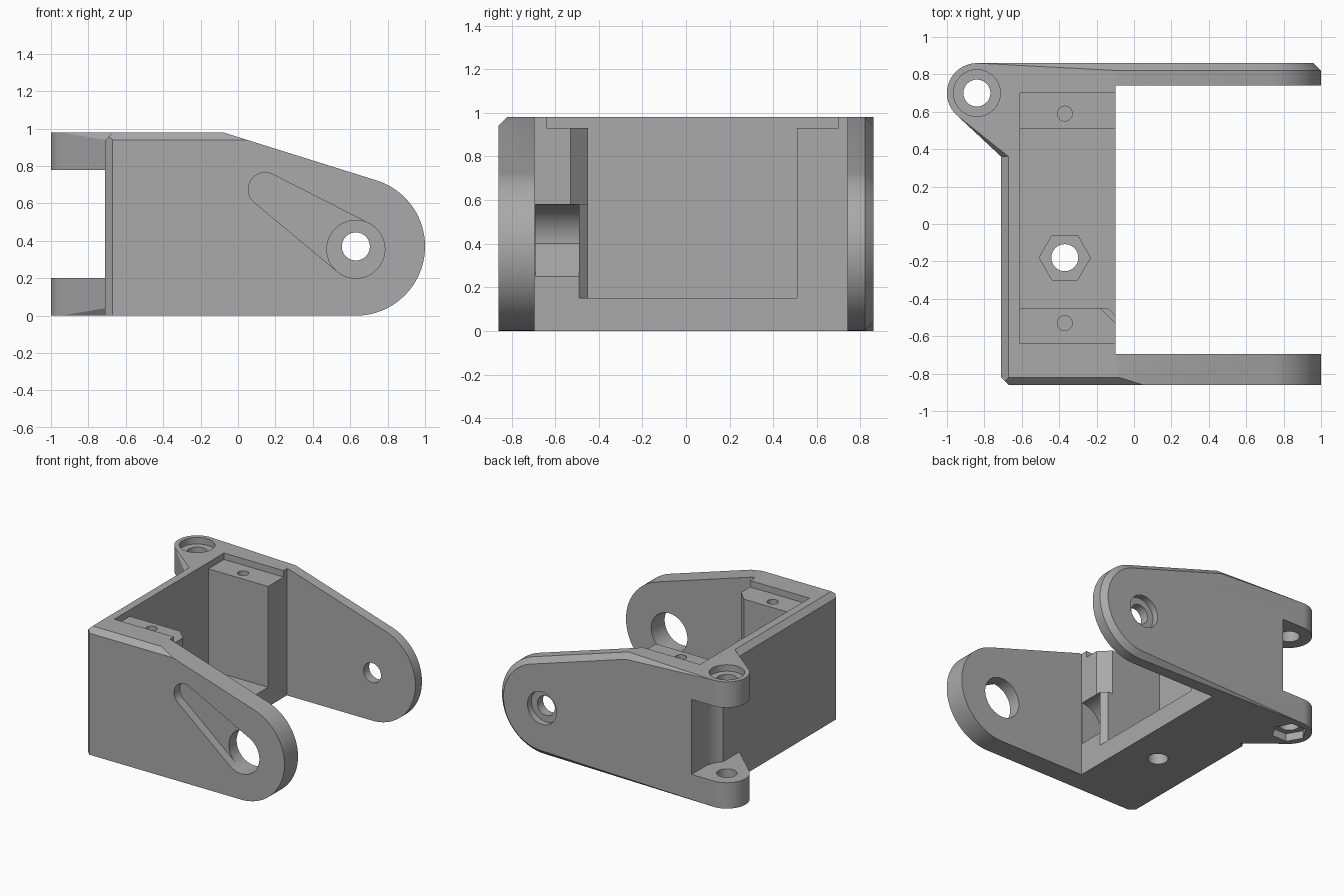
import bpy, bmesh
from math import pi, cos, sin, radians
from mathutils import Vector

if "Cube" in bpy.data.objects:
    bpy.data.objects.remove(bpy.data.objects["Cube"])

grey = bpy.data.materials.new("plain grey")
grey.use_nodes = True
grey.diffuse_color = (0.4, 0.4, 0.4, 1)
grey.node_tree.nodes["Principled BSDF"].inputs["Base Color"].default_value = (0.4, 0.4, 0.4, 1)


def hull(name, points):
    """Convex solid around the given points."""
    bm = bmesh.new()
    for p in points:
        bm.verts.new(p)
    bmesh.ops.remove_doubles(bm, verts=bm.verts, dist=1e-5)
    res = bmesh.ops.convex_hull(bm, input=bm.verts)
    loose = {g for g in res["geom_interior"] + res["geom_unused"] if isinstance(g, bmesh.types.BMVert)}
    bmesh.ops.delete(bm, geom=list(loose), context="VERTS")
    bmesh.ops.dissolve_limit(bm, angle_limit=radians(0.2), verts=bm.verts, edges=bm.edges)
    bmesh.ops.recalc_face_normals(bm, faces=bm.faces)
    mesh = bpy.data.meshes.new(name)
    bm.to_mesh(mesh)
    bm.free()
    mesh.materials.append(grey)
    ob = bpy.data.objects.new(name, mesh)
    bpy.context.collection.objects.link(ob)
    return ob


def place(profile, axis, at):
    """Put a 2D profile on a plane across the given axis."""
    order = {"x": lambda a, b: (at, a, b), "y": lambda a, b: (a, at, b), "z": lambda a, b: (a, b, at)}
    return [order[axis](a, b) for a, b in profile]


def prism(name, profile, axis, lo, hi):
    return hull(name, place(profile, axis, lo) + place(profile, axis, hi))


def box(name, x0, x1, y0, y1, z0, z1):
    return prism(name, [(x0, y0), (x1, y0), (x1, y1), (x0, y1)], "z", z0, z1)


def circle(cx, cy, r, n=64, start=0.0, sweep=2 * pi):
    return [(cx + r * cos(start + sweep * i / n), cy + r * sin(start + sweep * i / n)) for i in range(n + 1)]


def combine(target, tool, operation):
    mod = target.modifiers.new("join", "BOOLEAN")
    mod.operation = operation
    mod.solver = "EXACT"
    mod.object = tool
    bpy.context.view_layer.objects.active = target
    bpy.ops.object.modifier_apply(modifier=mod.name)
    bpy.data.objects.remove(tool)


TOP = 0.98
PIVOT = (0.63, 0.37)
HINGE = (-0.84, 0.70)
BEVEL = 0.04


def arm(left, inset):
    """Side profile of an arm: straight back, sloped top, round nose."""
    nose = circle(*PIVOT, 0.37 - inset, 48, -pi / 2, radians(163))
    return [(left, inset), (left, TOP - inset), (-0.08 - inset * 0.15, TOP - inset)] + nose


# Main body, two arms and the hinge lug
bracket = box("bracket_body", -0.71, -0.1, -0.84, 0.80, 0, TOP)
front_arm = prism("front_arm", arm(-0.71, 0), "y", -0.86, -0.695)
back_arm = hull("back_arm", place(arm(HINGE[0], 0), "y", 0.74) + place(arm(HINGE[0], 0), "y", 0.82)
                + place(arm(-0.1, BEVEL), "y", 0.86)
                + [(HINGE[0], 0.86, 0), (HINGE[0], 0.86, TOP)])
hinge_lug = prism("hinge_lug", circle(*HINGE, 0.16) + [(-0.71, 0.36), (-0.63, 0.36), (-0.63, 0.75)], "z", 0, TOP)
for part in (front_arm, back_arm, hinge_lug):
    combine(bracket, part, "UNION")

cutters = [
    # Open bay, with a shallow seat over the two mounting blocks
    box("bay", -0.61, 0.1, -0.45, 0.51, 0.15, 1.2),
    box("seat", -0.61, 0.1, -0.64, 0.70, 0.93, 1.2),
    # Gap between the hinge lugs
    prism("hinge_gap", circle(*HINGE, 0.19), "z", 0.2, 0.78),
    box("gap_back", -1.2, -0.65, 0.70, 1, 0.2, 0.78),
    box("gap_side", -1.2, -0.71, 0.3, 0.9, 0.2, 0.78),
    # Hinge pin hole, head recess and nut recess
    prism("pin_hole", circle(*HINGE, 0.072), "z", -1, 2),
    prism("pin_head", circle(*HINGE, 0.125), "z", 0.93, 2),
    prism("pin_nut", circle(*HINGE, 0.125, 6), "z", -1, 0.06),
    # Floor bolt hole with hexagonal nut recess
    prism("floor_hole", circle(-0.37, -0.18, 0.072), "z", -1, 0.5),
    prism("floor_nut", circle(-0.37, -0.18, 0.137, 6), "z", 0.08, 0.5),
    # Front arm: pivot hole and tapered lever recess
    prism("front_pivot", circle(0.63, 0.355, 0.155), "y", -1, -0.5),
    prism("lever_recess", circle(0.63, 0.355, 0.155) + circle(0.145, 0.675, 0.09), "y", -1, -0.79),
    # Back arm: pivot hole with outer counterbore
    prism("back_pivot", circle(*PIVOT, 0.075), "y", 0.6, 1),
    prism("back_counterbore", circle(*PIVOT, 0.125), "y", 0.81, 1),
    # Rounded cable notch and eased block corner
    prism("cable_notch", circle(-0.1, 0.4, 0.18, 24, pi / 2, pi / 2)
          + [(-0.1, 0.25), (0.1, 0.25), (0.1, 0.58)], "y", -0.69, -0.49),
    prism("corner_high", [(-0.18, -0.45), (-0.1, -0.53), (0, -0.53), (0, -0.4), (-0.18, -0.4)], "z", 0.58, 1.1),
    prism("corner_low", [(-0.14, -0.45), (-0.1, -0.49), (0, -0.49), (0, -0.4), (-0.14, -0.4)], "z", 0.15, 0.59),
    # Bevels on the outer corner and top edges
    prism("corner_bevel", [(-0.73, -0.80), (-0.65, -0.88), (-0.8, -0.95)], "z", -1, 2),
    prism("front_bevel", [(-0.88, 0.92), (-0.80, 1.0), (-0.95, 1.1)], "x", -1, 0.5),
    prism("side_bevel", [(-0.73, 0.92), (-0.65, 1.0), (-0.8, 1.1)], "y", -1, 0.36),
]
# Tapering bevels on the slanted sides of both lugs
for edge, step in ((TOP, -BEVEL), (0, BEVEL)):
    cutters.append(hull("lug_bevel", [(-0.95, 0.583, edge), (-0.67, 0.36, edge), (-0.71, 0.36, edge + step),
                                      (-0.95, 0.583, edge - step), (-0.67, 0.36, edge - step),
                                      (-0.78, 0.30, edge)]))
# Screw holes in the mounting blocks
for y in (0.59, -0.53):
    cutters.append(prism("screw_hole", circle(-0.37, y, 0.04, 32), "z", 0.6, 1.2))

for tool in cutters:
    tool.hide_render = True
    combine(bracket, tool, "DIFFERENCE")

# Smooth the round surfaces and keep edges crisp
bpy.ops.object.select_all(action="DESELECT")
bracket.select_set(True)
bpy.context.view_layer.objects.active = bracket
bpy.ops.object.shade_smooth_by_angle(angle=radians(25))
